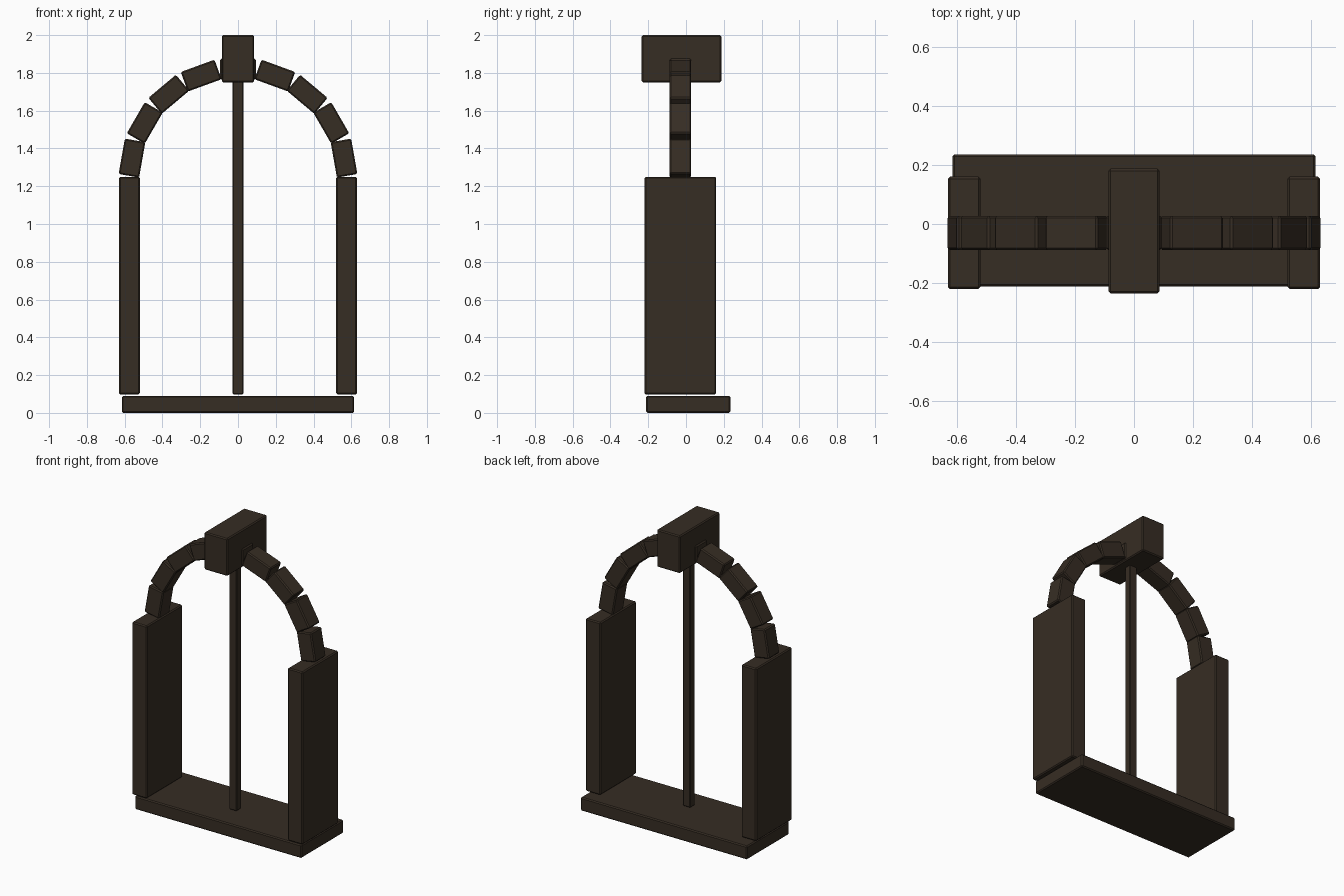
import bpy
from math import sin, cos, radians

cube = bpy.data.objects.get("Cube")
if cube:
    bpy.data.objects.remove(cube, do_unlink=True)

# Single dark timber colour
wood = bpy.data.materials.new("dark_brown_wood")
wood.use_nodes = True
colour = (0.037, 0.026, 0.017, 1)
wood.diffuse_color = colour
bsdf = wood.node_tree.nodes["Principled BSDF"]
bsdf.inputs["Base Color"].default_value = colour
bsdf.inputs["Roughness"].default_value = 0.9


def block(name, centre, size, tilt=0, bevel=0.007):
    """Box with chamfered edges, tilted about the depth axis."""
    bpy.ops.mesh.primitive_cube_add(size=1, location=centre)
    ob = bpy.context.object
    ob.name = name
    ob.scale = size
    bpy.ops.object.transform_apply(location=False, rotation=False, scale=True)
    ob.rotation_euler.y = tilt
    ob.data.materials.append(wood)
    mod = ob.modifiers.new("chamfer", "BEVEL")
    mod.width = bevel
    mod.segments = 1
    return ob


ARCH_Y = -0.03      # depth centre of arch and mullion
SPRING_Z = 1.25     # height where the arch starts
RADIUS = 0.57

# Sill and jambs
block("sill", (0, 0.012, 0.045), (1.23, 0.446, 0.09))
for side, s in (("left", 1), ("right", -1)):
    block(side + "_jamb", (s * 0.575, -0.03, 0.674), (0.11, 0.38, 1.152))

# Central mullion
block("mullion", (0, ARCH_Y, 0.93), (0.056, 0.05, 1.664), bevel=0.005)

# Arch stones, the middle one passing through the keystone
for i in range(9):
    a = radians(10 + 20 * i)
    centre = (RADIUS * cos(a), ARCH_Y, SPRING_Z + RADIUS * sin(a))
    block(f"arch_stone_{i + 1}", centre, (0.11, 0.115, 0.19), tilt=-a)

# Keystone
block("keystone", (0, -0.024, 1.875), (0.172, 0.422, 0.25))
